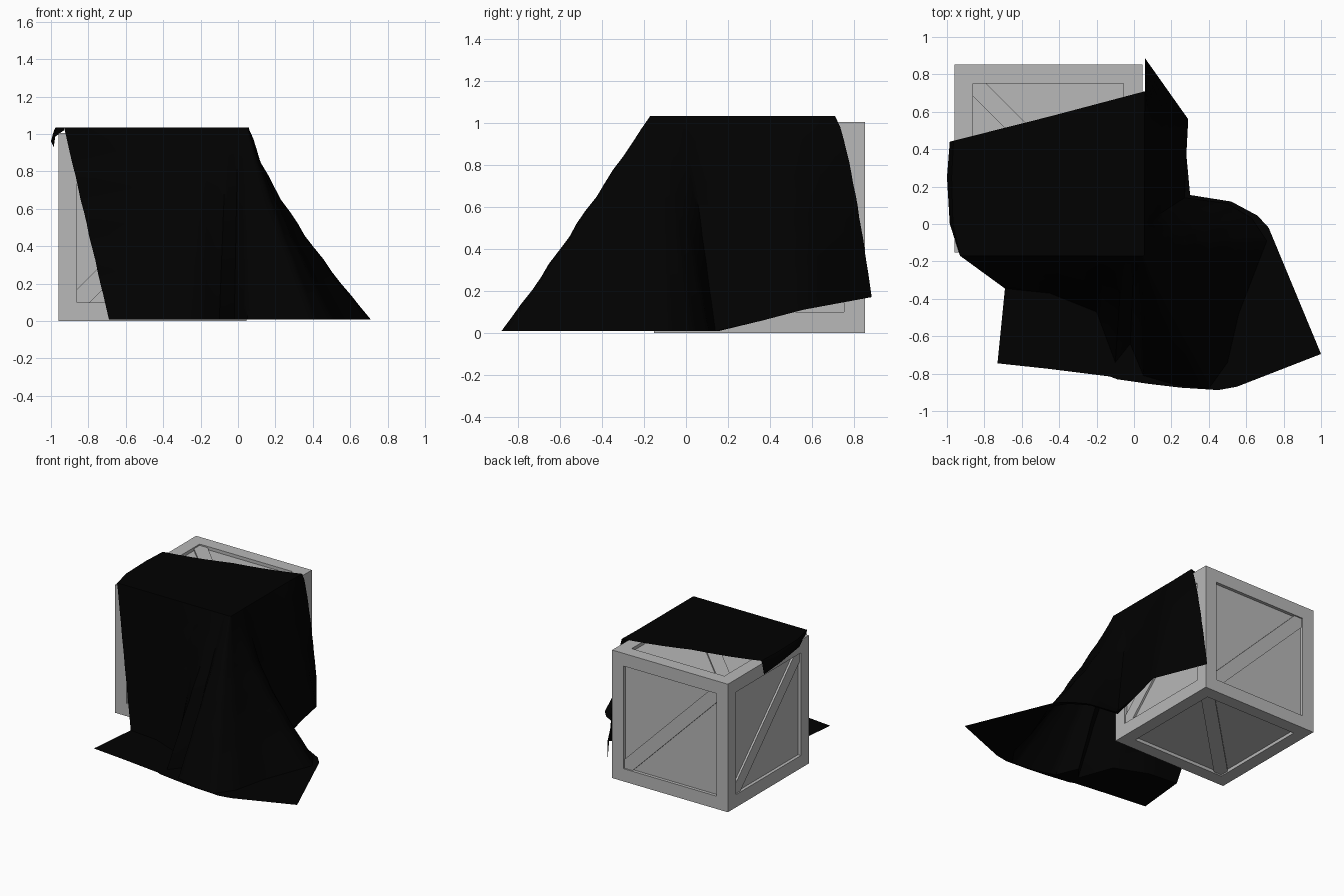
import bpy
import bmesh
import math
from mathutils import Vector

cube = bpy.data.objects.get("Cube")
if cube:
    bpy.data.objects.remove(cube, do_unlink=True)


def make_material(name, level):
    mat = bpy.data.materials.new(name)
    mat.use_nodes = True
    color = (level, level, level, 1)
    mat.diffuse_color = color
    bsdf = mat.node_tree.nodes["Principled BSDF"]
    bsdf.inputs["Base Color"].default_value = color
    bsdf.inputs["Roughness"].default_value = 0.8
    return mat


def make_object(name, bm, mat):
    mesh = bpy.data.meshes.new(name)
    bm.to_mesh(mesh)
    bm.free()
    mesh.materials.append(mat)
    obj = bpy.data.objects.new(name, mesh)
    bpy.context.collection.objects.link(obj)
    return obj


grey = make_material("crate grey", 0.48)
black = make_material("cloth black", 0.0002)

# Crate: a box with a square-walled recessed panel on every side
SIZE, BORDER, RECESS = 1.005, 0.1, 0.025
HALF = SIZE / 2
CENTER = Vector((-0.458, 0.35, HALF))
bm = bmesh.new()
bmesh.ops.create_cube(bm, size=SIZE)
panels = bm.faces[:]
bmesh.ops.inset_individual(bm, faces=panels, thickness=BORDER, use_even_offset=True)
bmesh.ops.inset_individual(bm, faces=panels, thickness=0, depth=-RECESS)
bmesh.ops.translate(bm, verts=bm.verts, vec=CENTER)
make_object("crate_frame", bm, grey)

# Diagonal brace inside each panel, running corner to corner
X, Y, Z = Vector((1, 0, 0)), Vector((0, 1, 0)), Vector((0, 0, 1))
SIDES = {"front": (X, Z), "back": (-X, Z), "left": (Y, Z),
         "right": (-Y, Z), "top": (Y, -X), "bottom": (Y, X)}
h = HALF - BORDER
k = h - 0.07
OUTLINE = [(-h, -h), (-k, -h), (h, k), (h, h), (k, h), (-h, -k)]
for side, (u, v) in SIDES.items():
    n = u.cross(v)
    bm = bmesh.new()
    base = [bm.verts.new(CENTER + u * a + v * b + n * (HALF - RECESS))
            for a, b in OUTLINE]
    face = bm.faces.new(base)
    moved = bmesh.ops.extrude_face_region(bm, geom=[face])["geom"]
    bmesh.ops.translate(bm, vec=n * 0.015,
                        verts=[g for g in moved if isinstance(g, bmesh.types.BMVert)])
    bmesh.ops.recalc_face_normals(bm, faces=bm.faces)
    make_object("brace_" + side, bm, grey)

# Cloth stations: point on the crate rim, foot of the drop, hem
TOP = 1.034
FLOOR = 0.008
DRAPE = [
    ((-.93, -.17), (-.69, -.345, FLOOR), (-.73, -.745)),
    ((-.5, -.17), (-.45, -.37, FLOOR), (-.45, -.775)),
    ((-.2, -.17), (-.2, -.47, FLOOR), (-.13, -.815)),
    ((-.06, -.17), (-.1, -.74, FLOOR), (-.09, -.83)),
    ((0, -.17), (-.02, -.64, FLOOR), (-.02, -.84)),
    ((.03, -.17), (.05, -.81, FLOOR), (.08, -.855)),
    ((.04, -.17), (.22, -.86, FLOOR), (.25, -.875)),
    ((.05, -.17), (.4, -.88, FLOOR), (.45, -.888)),
    ((.055, -.165), (.5, -.74, FLOOR), (.55, -.87)),
    ((.055, -.15), (.56, -.48, FLOOR), (1, -.695)),
    ((.055, -.12), (.71, -.09, FLOOR), (.72, -.02)),
    ((.055, -.1), (.63, .03, FLOOR), (.66, .045)),
    ((.055, -.08), (.5, .11, FLOOR), (.52, .12)),
    ((.055, 0), (.27, .14, FLOOR), (.3, .155)),
    ((.055, .3), (.28, .37, .06), (.28, .37)),
    ((.055, .5), (.29, .56, .11), (.29, .56)),
    ((.06, .71), (.06, .885, .17), (.06, .885)),
]
OVERHANG = [
    ((-.965, .445), (-.985, .44, .93), (-.985, .44)),
    ((-.975, .25), (-1, .25, .96), (-1, .25)),
    ((-.968, 0), (-.985, 0, .98), (-.985, 0)),
    ((-.93, -.17), (-.93, -.17, 1.02), (-.93, -.17)),
]
FAN = Vector((-0.45, 0.575, TOP))


def dense_stations(stations, steps=4):
    pts = [[Vector((*top, TOP)), Vector(foot), Vector((*hem, foot[2]))]
           for top, foot, hem in stations]
    out = []
    for here, after in zip(pts, pts[1:]):
        out += [[a.lerp(b, s / steps) for a, b in zip(here, after)]
                for s in range(steps)]
    return out + [pts[-1]]


def strand(top, foot, hem, rows=16):
    """Line of cloth from the top sheet, over the rim and out to the hem."""
    line = []
    for i in range(5):
        p = FAN.lerp(top, i / 5)
        p.z -= 0.006 * math.sin(math.pi * i / 5)
        line.append(p)
    # Wide folds flare towards the floor, hanging edges bow outwards
    drop = foot - top
    power = 1 + 0.8 * max(0, drop.x - 0.25) - 2 * (foot.z - FLOOR)
    power = max(power, 0.7)
    for i in range(rows + 1):
        t = i / rows
        ripple = 0.008 * math.sin(t * 30) * math.sin(math.pi * t)
        p = top + drop * (t ** power + ripple)
        p.z = top.z + drop.z * t
        line.append(p)
    return line + [foot.lerp(hem, i / 4) for i in range(1, 5)]


bm = bmesh.new()
for stations in (OVERHANG, DRAPE):
    grid = [[bm.verts.new(p) for p in strand(*s)] for s in dense_stations(stations)]
    for left, right in zip(grid, grid[1:]):
        for j in range(len(left) - 1):
            bm.faces.new((left[j], left[j + 1], right[j + 1], right[j]))
bmesh.ops.remove_doubles(bm, verts=bm.verts, dist=0.0008)
bmesh.ops.dissolve_degenerate(bm, edges=bm.edges, dist=0.0005)
bmesh.ops.recalc_face_normals(bm, faces=bm.faces)
cloth = make_object("draped_cloth", bm, black)

bpy.ops.object.select_all(action="DESELECT")
bpy.context.view_layer.objects.active = cloth
cloth.select_set(True)
bpy.ops.object.shade_smooth_by_angle(angle=math.radians(50))
